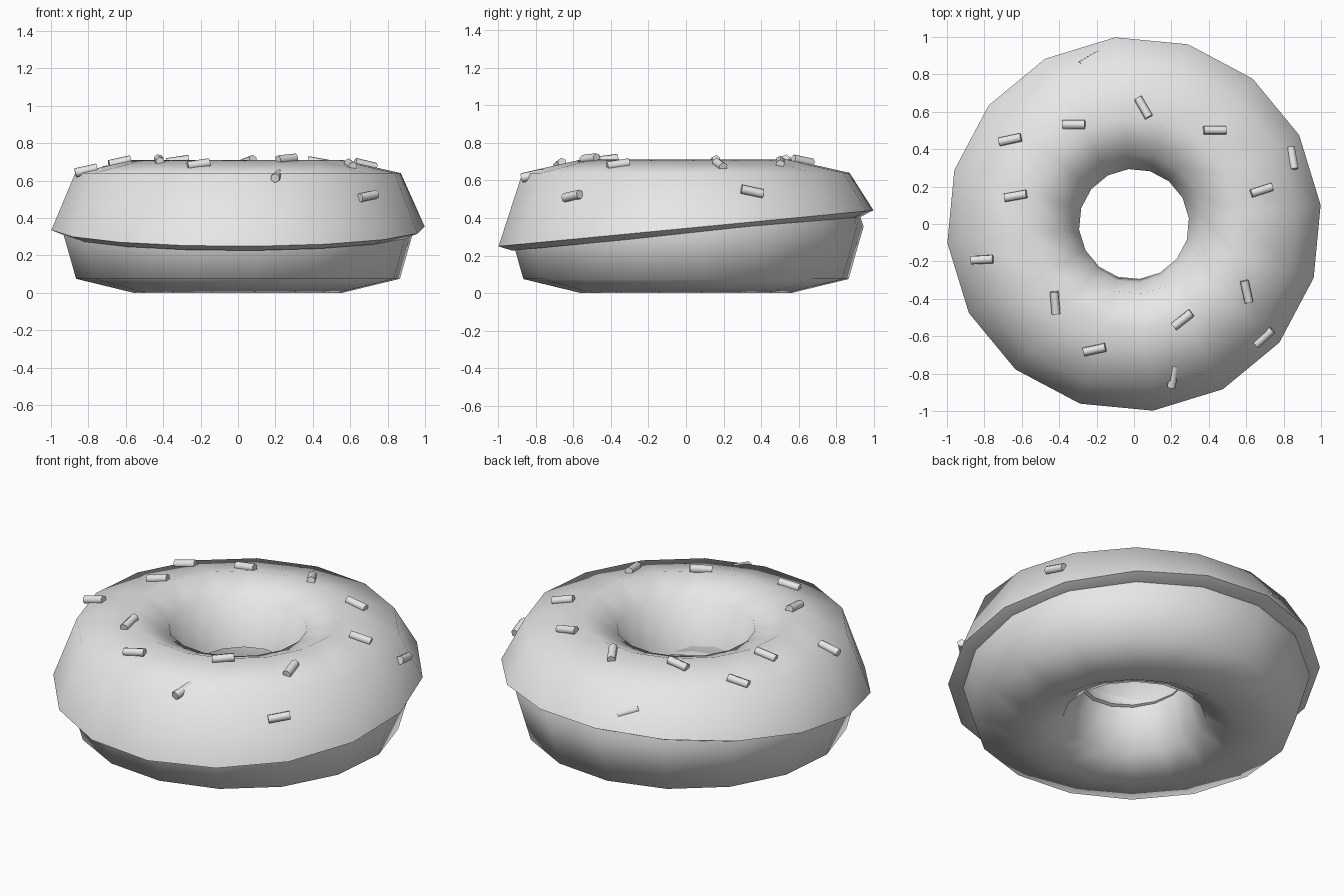
import bpy, bmesh, math
from mathutils import Vector, Matrix
from mathutils.bvhtree import BVHTree

cube = bpy.data.objects.get("Cube")
if cube:
    bpy.data.objects.remove(cube, do_unlink=True)

SIDES = 16
PHASE = math.radians(5.8)

grey = bpy.data.materials.new("plain_grey")
grey.use_nodes = True
grey.diffuse_color = (0.8, 0.8, 0.8, 1)
grey.node_tree.nodes["Principled BSDF"].inputs["Base Color"].default_value = (0.8, 0.8, 0.8, 1)


def finish(name, bm, angle=75):
    """Turn a bmesh into a smooth object that keeps its sharpest edges."""
    bmesh.ops.recalc_face_normals(bm, faces=bm.faces)
    mesh = bpy.data.meshes.new(name)
    bm.to_mesh(mesh)
    bm.free()
    mesh.materials.append(grey)
    obj = bpy.data.objects.new(name, mesh)
    bpy.context.collection.objects.link(obj)
    bpy.ops.object.select_all(action='DESELECT')
    obj.select_set(True)
    bpy.context.view_layer.objects.active = obj
    bpy.ops.object.shade_smooth_by_angle(angle=math.radians(angle))
    return obj


def ring_body(profile):
    """Sweep a closed (radius, height, tilt) profile around z."""
    bm = bmesh.new()
    rings = []
    for r, z, tilt in profile:
        ring = []
        for i in range(SIDES):
            a = PHASE + math.tau * i / SIDES
            x, y = r * math.cos(a), r * math.sin(a)
            ring.append(bm.verts.new((x, y, z + tilt * y)))
        rings.append(ring)
    for k, low in enumerate(rings):
        high = rings[(k + 1) % len(rings)]
        for i in range(SIDES):
            j = (i + 1) % SIDES
            bm.faces.new((low[i], low[j], high[j], high[i]))
    return bm


# Dough ring
dough = [(0.56, 0), (0.87, 0.075), (0.95, 0.355), (0.86, 0.625),
         (0.56, 0.695), (0.385, 0.62), (0.3, 0.355), (0.385, 0.085)]
finish("dough", ring_body([(r, z, 0) for r, z in dough]))

# Icing shell with a tilted lower rim tucked into the dough
TILT = 0.096
icing = [(0.93, 0.315, TILT), (1.003, 0.345, TILT), (0.875, 0.64, 0), (0.565, 0.71, 0),
         (0.375, 0.635, 0), (0.295, 0.355, TILT), (0.33, 0.34, TILT)]
icing_bm = ring_body(icing)
icing_bm.normal_update()
bmesh.ops.recalc_face_normals(icing_bm, faces=icing_bm.faces)
surface = BVHTree.FromBMesh(icing_bm)
finish("icing", icing_bm)

# Sprinkles: x, y, heading in degrees, lift from the icing
sprinkles = [
    (-0.66, 0.45, 12, 0.008), (-0.32, 0.53, 0, 0.008), (0.05, 0.62, -60, 0.008),
    (0.43, 0.50, 0, 0.008), (0.84, 0.35, 100, 0.008), (0.68, 0.18, 18, 0.008),
    (-0.63, 0.15, 10, 0.008), (-0.81, -0.19, 3, 0.008), (-0.42, -0.42, 95, 0.008),
    (0.26, -0.51, 38, 0.008), (0.60, -0.36, -78, 0.008), (0.69, -0.60, 42, 0.008),
    (-0.21, -0.67, 12, 0.008), (0.21, -0.82, 80, -0.018), (-0.24, 0.89, 30, -0.016),
]
for n, (x, y, heading, lift) in enumerate(sprinkles, 1):
    point, normal, _, _ = surface.ray_cast(Vector((x, y, 2)), Vector((0, 0, -1)))
    if normal.z < 0:
        normal = -normal
    h = math.radians(heading)
    along = Vector((math.cos(h), math.sin(h), 0))
    along.z = -normal.dot(along) / normal.z
    along.normalize()
    side = normal.cross(along)
    bm = bmesh.new()
    bmesh.ops.create_cone(bm, cap_ends=True, segments=6, radius1=0.025,
                          radius2=0.025, depth=0.12)
    frame = Matrix((side, normal, along)).transposed().to_4x4()
    bm.transform(Matrix.Translation(point + normal * lift) @ frame)
    finish(f"sprinkle_{n}", bm)
